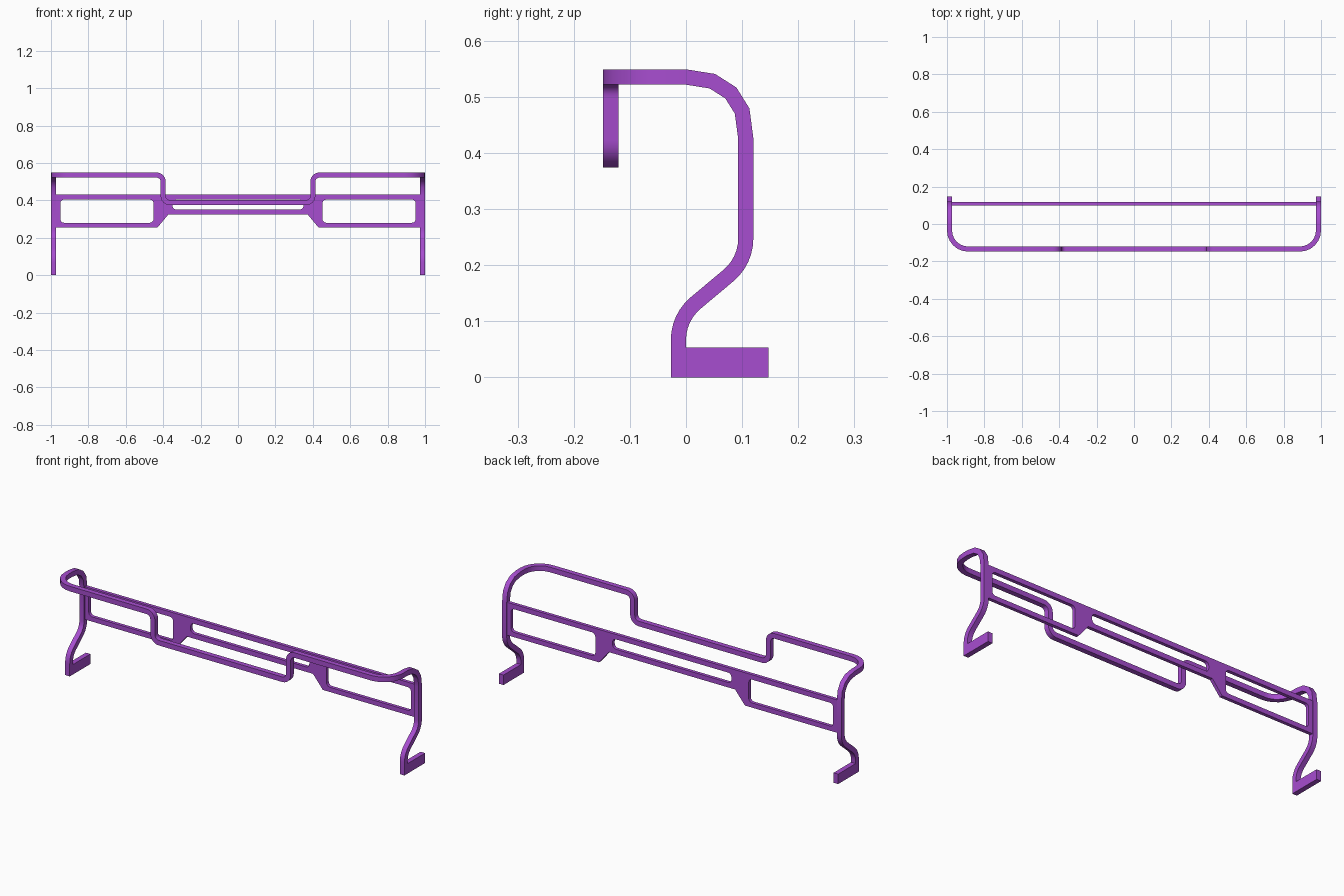
import bpy, bmesh, math
from mathutils import Vector

if "Cube" in bpy.data.objects:
    bpy.data.objects.remove(bpy.data.objects["Cube"])

W = 0.027            # square bar width
X = 1 - W / 2        # centre line of the side posts

mat = bpy.data.materials.new("purple")
mat.diffuse_color = (0.39, 0.075, 0.63, 1)
mat.use_nodes = True
mat.node_tree.nodes["Principled BSDF"].inputs["Base Color"].default_value = mat.diffuse_color


def fillet(points, radii, steps):
    """Round the corners of a path; radii are tangent lengths (0 = keep sharp)."""
    pts = [Vector(p) for p in points]
    n, out = len(pts), []
    for i, (p, t) in enumerate(zip(pts, radii)):
        if t == 0:
            out.append(p)
            continue
        u = (pts[i - 1] - p).normalized()
        v = (pts[(i + 1) % n] - p).normalized()
        half = u.angle(v) / 2
        r = t * math.tan(half)
        c = p + (u + v).normalized() * (t / math.cos(half))
        sweep = math.pi - 2 * half
        a = (p + u * t - c) / r
        for k in range(steps + 1):
            ang = sweep * k / steps
            out.append(c + r * (a * math.cos(ang) - u * math.sin(ang)))
    return out


def finish(ob):
    ob.data.materials.clear()
    ob.data.materials.append(mat)
    bpy.ops.object.select_all(action='DESELECT')
    ob.select_set(True)
    bpy.context.view_layer.objects.active = ob


def square_bar(name, path):
    """Sweep a square along a path with mitred joints."""
    bm = bmesh.new()
    h = W / 2
    ring = [path[0] + Vector((x, y, 0)) for x, y in ((-h, -h), (h, -h), (h, h), (-h, h))]
    rings = [ring]
    for i in range(1, len(path)):
        d = (path[i] - path[i - 1]).normalized()
        nxt = (path[i + 1] - path[i]).normalized() if i + 1 < len(path) else d
        nrm = (d + nxt).normalized()
        ring = [c + d * ((path[i] - c).dot(nrm) / d.dot(nrm)) for c in ring]
        rings.append(ring)
    vs = [[bm.verts.new(c) for c in r] for r in rings]
    for a, b in zip(vs, vs[1:]):
        for k in range(4):
            j = (k + 1) % 4
            bm.faces.new((a[k], a[j], b[j], b[k]))
    bm.faces.new(vs[0])
    bm.faces.new(vs[-1])
    bmesh.ops.recalc_face_normals(bm, faces=bm.faces)
    me = bpy.data.meshes.new(name)
    bm.to_mesh(me)
    bm.free()
    ob = bpy.data.objects.new(name, me)
    bpy.context.collection.objects.link(ob)
    finish(ob)
    bpy.ops.object.shade_smooth_by_angle(angle=math.radians(30))


# Continuous bar: leg, hooped side, front rail with a dropped middle
FY, TOP, LOW, BACK = -0.134, 0.5355, 0.3875, 0.1065
leg = fillet([(X, -W / 2, 0), (X, -W / 2, 0.107), (X, BACK, 0.2075), (X, BACK, 0.4)],
             [0, 0.04, 0.04, 0], 6)[:-1]
hoop = [Vector((X, y, z)) for y, z in
        ((BACK, 0.426), (0.100, 0.475), (0.080, 0.507), (0.047, 0.528), (0, TOP))]
rail = fillet([(X, 0, TOP), (X, FY, TOP), (0.4, FY, TOP), (0.4, FY, LOW), (0, FY, LOW)],
              [0, 0.1, 0.036, 0.036, 0], 6)[1:-1]
half = leg + hoop + rail
square_bar("tube_frame", half + [Vector((-p.x, p.y, p.z)) for p in reversed(half)])

# Flat feet behind each leg
for side, s in (("right", 1), ("left", -1)):
    bpy.ops.mesh.primitive_cube_add(size=1, location=(s * X, 0.0735, 0.0265))
    foot = bpy.context.object
    foot.name = side + "_foot"
    foot.scale = (W, 0.147, 0.053)
    bpy.ops.object.transform_apply(location=False, rotation=False, scale=True)
    finish(foot)


# Rear panel: flat outline with three rounded windows
def window(x0, x1, z0, z1, r):
    return fillet([(x0, z0, 0), (x1, z0, 0), (x1, z1, 0), (x0, z1, 0)], [r] * 4, 5)


edge = [(0.98, 0.43), (0.98, 0.255), (0.43, 0.255), (0.372, 0.325)]
outline = [Vector((x, z, 0)) for x, z in edge + [(-x, z) for x, z in reversed(edge)]]
loops = [outline, window(0.452, 0.95, 0.28, 0.404, 0.02),
         window(-0.95, -0.452, 0.28, 0.404, 0.02), window(-0.35, 0.35, 0.351, 0.404, 0.02)]
cu = bpy.data.curves.new("rear_panel", 'CURVE')
cu.dimensions = '2D'
cu.fill_mode = 'BOTH'
cu.extrude = 0.009
for loop in loops:
    sp = cu.splines.new('POLY')
    sp.points.add(len(loop) - 1)
    for pt, p in zip(sp.points, loop):
        pt.co = (p.x, p.y, 0, 1)
    sp.use_cyclic_u = True
panel = bpy.data.objects.new("rear_panel", cu)
bpy.context.collection.objects.link(panel)
panel.location = (0, 0.109, 0)
panel.rotation_euler = (math.pi / 2, 0, 0)
finish(panel)
bpy.ops.object.convert(target='MESH')
panel = bpy.context.object
bm = bmesh.new()
bm.from_mesh(panel.data)
bmesh.ops.remove_doubles(bm, verts=bm.verts, dist=1e-5)
bmesh.ops.recalc_face_normals(bm, faces=bm.faces)
bm.to_mesh(panel.data)
bm.free()
bpy.ops.object.shade_smooth_by_angle(angle=math.radians(30))
